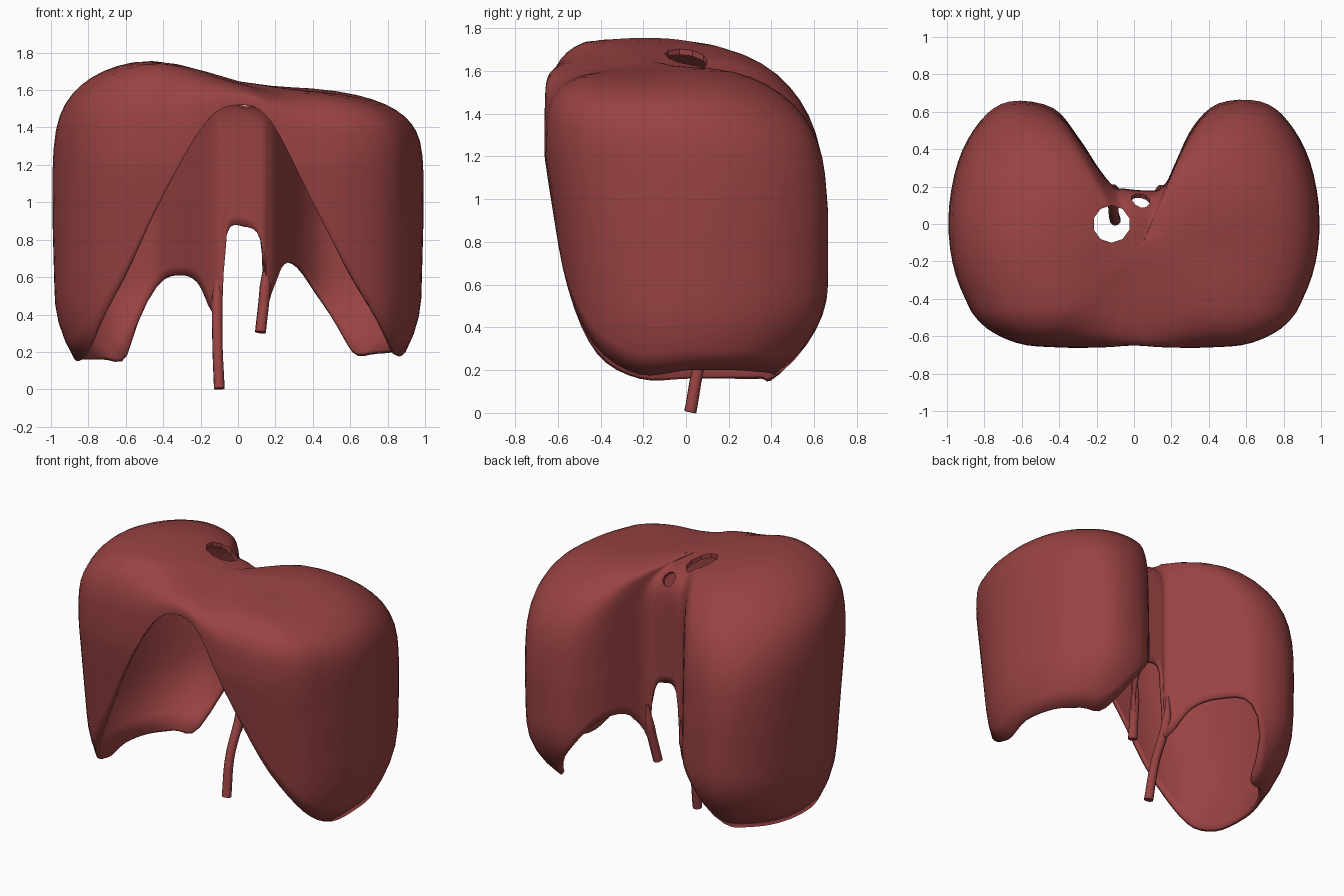
import bpy, bmesh, math
from mathutils import Vector

if "Cube" in bpy.data.objects:
    bpy.data.objects.remove(bpy.data.objects["Cube"])

mat = bpy.data.materials.new("muscle_red")
mat.diffuse_color = (0.32, 0.055, 0.055, 1)
mat.use_nodes = True
mat.node_tree.nodes["Principled BSDF"].inputs["Base Color"].default_value = mat.diffuse_color

# Plan outline, counter-clockwise from front centre: x, y, height of the lower edge
RIM = [(0, -.65, 1.52), (.17, -.66, 1.44), (.4, -.66, 1.0), (.63, -.635, .58), (.83, -.52, .31),
       (.96, -.28, .18), (1, .02, .2), (.95, .33, .2), (.83, .55, .19), (.68, .655, .2),
       (.46, .645, .46), (.32, .52, .65), (.23, .34, .67), (.18, .23, .56), (.14, .19, .46),
       (.12, .18, .8), (.03, .18, .87), (-.06, .19, .83), (-.09, .19, .42), (-.13, .22, .42),
       (-.2, .31, .57), (-.3, .46, .61), (-.44, .62, .55), (-.67, .655, .18), (-.83, .55, .16),
       (-.95, .33, .16), (-1, .02, .16), (-.96, -.28, .16), (-.83, -.52, .28),
       (-.63, -.635, .58), (-.4, -.66, 1.04), (-.17, -.66, 1.43)]
STEPS, WALL, DOME = 4, 10, 14
CENTRE = Vector((.01, -.2))


def spline(pts, steps):
    """Closed Catmull-Rom curve through the points."""
    p = [Vector(q) for q in pts]
    n, out = len(p), []
    for i in range(n):
        a, b, c, d = p[i - 1], p[i], p[(i + 1) % n], p[(i + 2) % n]
        for k in range(steps):
            t = k / steps
            out.append(.5 * (2 * b + (c - a) * t + (2 * a - 5 * b + 4 * c - d) * t * t
                             + (3 * b - a - 3 * c + d) * t ** 3))
    return out


def ramp(v, lo, hi):
    t = min(1, max(0, (v - lo) / (hi - lo)))
    return t * t * (3 - 2 * t)


def top_height(x, y):
    """Higher dome on the -x side, lower on the +x side, where the back is raised."""
    return 1.795 - .19 * ramp(x, -.55, .22) + .05 * ramp(y, -.2, .25) * ramp(x, .05, .3)


def tuck(x, y, z):
    """Taper the wall downwards and draw the lower rim inwards."""
    t = max(0, 1.2 - z) / .9
    x *= (1 - .025 * t) * (1 - .1 * (max(0, .5 - z) / .34) ** 2)
    if y > 0:
        y *= 1 - .35 * (max(0, .6 - z) / .43) ** 2
    else:
        y *= 1 - .19 * t
    return x, y, z


def column(p):
    x, y, zb = p
    zs = min(1.43, 1.15 - .2 * y + .3 * math.exp(-(x / .25) ** 2))
    zs = max(zs, zb + .01)
    n = 3.1 - (1.2 if x < 0 else 1) * max(y, 0)
    col = [tuck(x, y, zb + (zs - zb) * k / WALL) for k in range(WALL)]
    for k in range(DOME):
        a = k / DOME * math.pi / 2
        s, f = math.cos(a) ** (2 / n), math.sin(a) ** (2 / n)
        q = CENTRE + s * (Vector((x, y)) - CENTRE)
        col.append(tuck(q.x, q.y, zs + (top_height(q.x, q.y) - zs) * f))
    return col


def smooth(ob):
    bpy.ops.object.select_all(action='DESELECT')
    ob.select_set(True)
    bpy.context.view_layer.objects.active = ob
    bpy.ops.object.shade_smooth_by_angle(angle=math.radians(60))


# Domed muscle sheet
bm = bmesh.new()
cols = [[bm.verts.new(c) for c in column(p)] for p in spline(RIM, STEPS)]
apex = bm.verts.new((CENTRE.x, CENTRE.y, top_height(*CENTRE)))
for i, a in enumerate(cols):
    b = cols[(i + 1) % len(cols)]
    for k in range(len(a) - 1):
        bm.faces.new((a[k], b[k], b[k + 1], a[k + 1]))
    bm.faces.new((a[-1], b[-1], apex))
# Relax creases around the back notch
inner = [v for v in bm.verts if not v.is_boundary and v.co.y > -.45 and v.co.z > .95]
for _ in range(5):
    bmesh.ops.smooth_vert(bm, verts=inner, factor=.5, use_axis_x=True, use_axis_y=True, use_axis_z=True)
me = bpy.data.meshes.new("muscle_sheet")
bm.to_mesh(me)
bm.free()
sheet = bpy.data.objects.new("muscle_sheet", me)
bpy.context.collection.objects.link(sheet)
me.materials.append(mat)
smooth(sheet)
sol = sheet.modifiers.new("thickness", 'SOLIDIFY')
sol.thickness, sol.offset = .025, -1


# Openings for the vein (top) and gullet (back)
def opening(name, loc, radius, depth, tilt):
    bpy.ops.mesh.primitive_cylinder_add(vertices=10, radius=radius, depth=depth,
                                        location=loc, rotation=(tilt, 0, 0))
    cut = bpy.context.object
    cut.name = name
    cut.hide_render = True
    cut.hide_set(True)
    mod = sheet.modifiers.new(name, 'BOOLEAN')
    mod.object, mod.operation, mod.solver = cut, 'DIFFERENCE', 'EXACT'


opening("vein_cutter", (-.12, 0, 1.68), .1, .4, 0)
opening("gullet_cutter", (.035, .15, 1.57), .05, .26, math.radians(-55))


# Tendon legs hanging from the back wall
def leg(name, pts):
    cu = bpy.data.curves.new(name, 'CURVE')
    cu.dimensions = '3D'
    cu.bevel_depth, cu.bevel_resolution, cu.use_fill_caps = .03, 2, True
    sp = cu.splines.new('BEZIER')
    sp.bezier_points.add(len(pts) - 1)
    for bp, (x, y, z, r) in zip(sp.bezier_points, pts):
        bp.co, bp.radius = (x, y, z), r
        bp.handle_left_type = bp.handle_right_type = 'AUTO'
    cu.materials.append(mat)
    ob = bpy.data.objects.new(name, cu)
    bpy.context.collection.objects.link(ob)


leg("long_leg", [(-.105, .195, .66, .3), (-.11, .18, .5, 1), (-.11, .07, .25, .95), (-.1, .02, .004, 1)])
leg("short_leg", [(.15, .2, .7, .3), (.145, .18, .55, 1), (.12, .13, .305, 1)])
